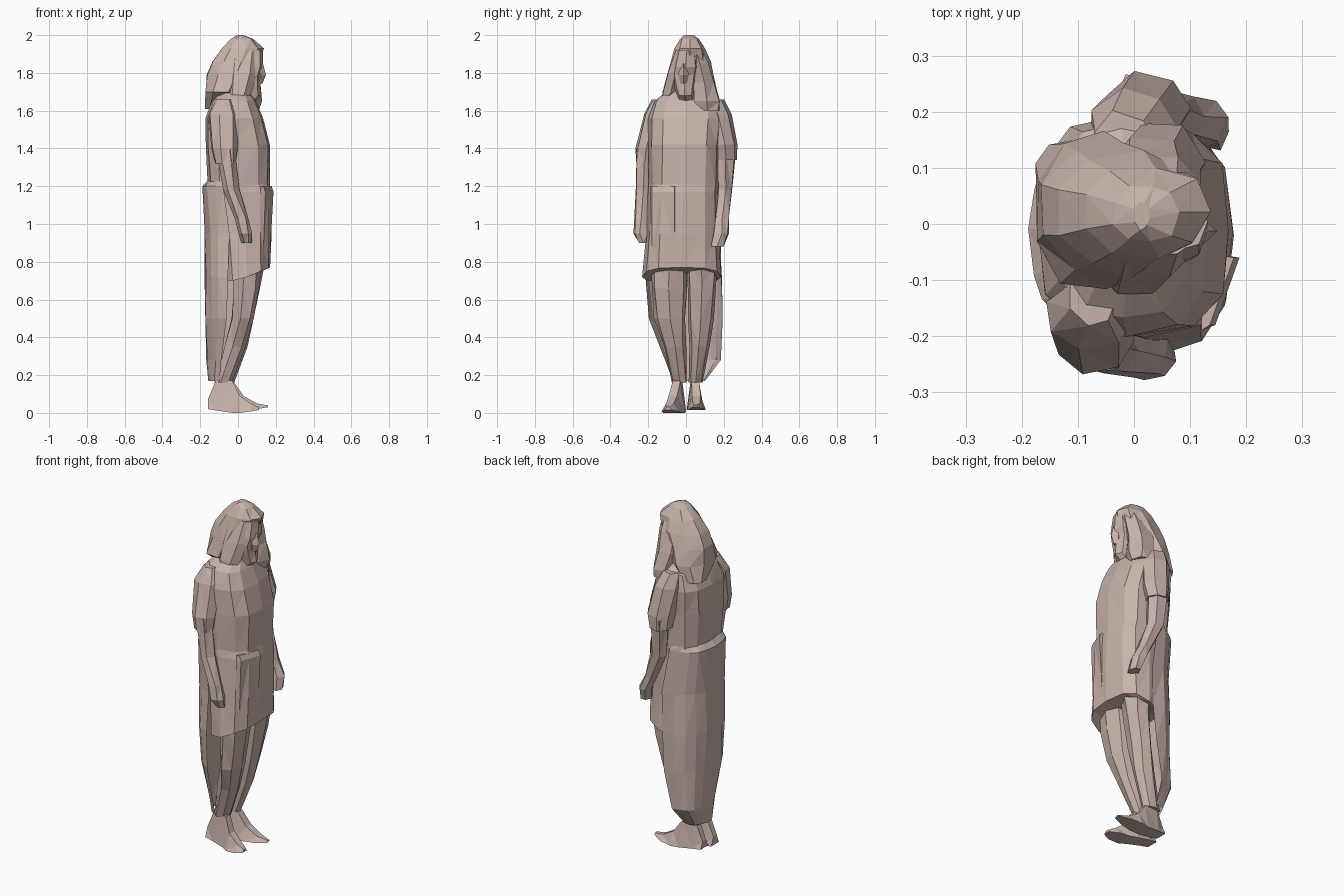
import bpy, bmesh, math, random

random.seed(4)


def make_object(name, rings, closed=True, caps=True, jitter=0.006):
    """Skin a list of point rings into a flat-faced low-poly mesh."""
    bm = bmesh.new()
    rows = []
    for ring in rings:
        row = []
        for x, y, z in ring:
            row.append(bm.verts.new((x + random.uniform(-jitter, jitter),
                                     y + random.uniform(-jitter, jitter), z)))
        rows.append(row)
    n = len(rows[0])
    for a, b in zip(rows, rows[1:]):
        for i in range(n if closed else n - 1):
            j = (i + 1) % n
            bm.faces.new((a[i], a[j], b[j], b[i]))
    if caps:
        bm.faces.new(rows[0][::-1])
        bm.faces.new(rows[-1])
    bmesh.ops.triangulate(bm, faces=bm.faces[:])
    if closed:
        bmesh.ops.recalc_face_normals(bm, faces=bm.faces[:])
    me = bpy.data.meshes.new(name)
    bm.to_mesh(me)
    bm.free()
    ob = bpy.data.objects.new(name, me)
    bpy.context.collection.objects.link(ob)
    me.materials.append(skin)
    return ob


def oval(z, x0, x1, y0, y1, n, power=1.0, start=0.0, sweep=2 * math.pi, count=None):
    """Rounded-box ring that fills the given x and y extents."""
    pts = []
    for i in range(count or n):
        a = start + sweep * i / n
        c, s = math.cos(a), math.sin(a)
        c = math.copysign(abs(c) ** power, c)
        s = math.copysign(abs(s) ** power, s)
        pts.append(((x0 + x1) / 2 + c * (x1 - x0) / 2, (y0 + y1) / 2 + s * (y1 - y0) / 2, z))
    return pts


def loft(name, sections, n=8, power=1.0, jitter=0.005):
    return make_object(name, [oval(*s, n, power) for s in sections], jitter=jitter)


skin = bpy.data.materials.new("clay")
skin.diffuse_color = (0.58, 0.45, 0.41, 1)

# Tunic, with a hem that rises at the front and sloping shoulders
tunic = [oval(*s, 12, 0.72) for s in (
    (0.70, -0.08, 0.172, -0.23, 0.185),
    (0.95, -0.10, 0.175, -0.21, 0.175),
    (1.17, -0.14, 0.180, -0.20, 0.172),
    (1.21, -0.160, 0.172, -0.195, 0.172),
    (1.42, -0.172, 0.172, -0.20, 0.185),
    (1.56, -0.170, 0.135, -0.20, 0.195),
    (1.65, -0.14, 0.095, -0.17, 0.18),
    (1.72, -0.08, 0.05, -0.08, 0.10))]
tunic[0] = [(x, y, z + 0.07 * max(0, x / 0.17)) for x, y, z in tunic[0]]
make_object("tunic", tunic, jitter=0.004)

# Overlapping flap on the front of the tunic, with a ledge along its top
make_object("tunic_flap", [
    [(0.12, -0.19, z), (a, -0.18, z), (b, -0.06, z), (0.12, -0.05, z)]
    for z, a, b in ((0.88, 0.135, 0.172), (1.17, 0.145, 0.188), (1.20, 0.135, 0.178))], jitter=0)

# Open cloak hanging down the back, its edges reaching round to the sides
cloak = [
    (0.17, -0.155, 0.01, -0.07, 0.10),
    (0.28, -0.165, 0.06, -0.12, 0.18),
    (0.50, -0.175, 0.15, -0.20, 0.19),
    (0.72, -0.180, 0.18, -0.225, 0.19),
    (0.95, -0.175, 0.18, -0.215, 0.18),
    (1.20, -0.187, 0.12, -0.205, 0.178),
    (1.23, -0.158, 0.10, -0.19, 0.165)]
make_object("cloak", [oval(*s, 9, 0.85, math.radians(85), math.radians(190 * 0.9), 10)
                      for s in cloak], closed=False, caps=False)

# Arms: wide short sleeves, then bare forearms and hands
loft("right_sleeve", [
    (1.66, -0.12, -0.03, -0.185, -0.08),
    (1.58, -0.160, 0.00, -0.225, -0.10),
    (1.40, -0.145, 0.00, -0.270, -0.15),
    (1.32, -0.125, -0.01, -0.265, -0.18)], 7)
loft("right_forearm", [
    (1.40, -0.12, -0.02, -0.265, -0.18),
    (1.18, -0.08, 0.005, -0.270, -0.19),
    (1.03, -0.02, 0.055, -0.275, -0.20),
    (0.95, 0.00, 0.075, -0.280, -0.20),
    (0.90, 0.02, 0.070, -0.255, -0.205)], 6)
loft("left_sleeve", [
    (1.66, -0.08, 0.04, 0.08, 0.20),
    (1.58, -0.08, 0.08, 0.10, 0.24),
    (1.42, -0.06, 0.10, 0.13, 0.275),
    (1.34, -0.04, 0.08, 0.15, 0.268)], 7)
loft("left_forearm", [
    (1.40, -0.04, 0.07, 0.15, 0.27),
    (1.18, -0.02, 0.08, 0.165, 0.25),
    (1.03, 0.05, 0.13, 0.155, 0.235),
    (0.95, 0.09, 0.170, 0.14, 0.23),
    (0.88, 0.11, 0.170, 0.13, 0.205)], 6)

# Legs in loose cloth, tapering to the ankles
loft("right_leg", [
    (0.80, -0.03, 0.13, -0.19, 0.01),
    (0.66, -0.03, 0.115, -0.185, 0.01),
    (0.50, -0.04, 0.085, -0.17, 0.0),
    (0.35, -0.075, 0.045, -0.12, 0.0),
    (0.16, -0.125, -0.03, -0.075, 0.005)], 7)
loft("left_leg", [
    (0.80, -0.03, 0.14, 0.00, 0.17),
    (0.66, -0.02, 0.12, 0.005, 0.16),
    (0.50, -0.03, 0.085, 0.01, 0.145),
    (0.35, -0.07, 0.05, 0.015, 0.125),
    (0.16, -0.125, -0.02, 0.015, 0.09)], 7)

# Feet: heel-to-toe cross-sections (x, centre y, half width, bottom z, top z)
for name, stations in (
        ("right_foot", [(-0.16, -0.04, 0.035, 0.02, 0.07), (-0.11, -0.04, 0.04, 0.012, 0.19),
                        (-0.03, -0.05, 0.045, 0.0, 0.17), (0.01, -0.07, 0.05, 0.0, 0.09),
                        (0.07, -0.085, 0.045, 0.008, 0.05), (0.11, -0.095, 0.02, 0.015, 0.03)]),
        ("left_foot", [(-0.15, 0.045, 0.035, 0.03, 0.07), (-0.10, 0.045, 0.04, 0.025, 0.19),
                       (-0.02, 0.05, 0.045, 0.015, 0.16), (0.03, 0.055, 0.05, 0.015, 0.09),
                       (0.10, 0.055, 0.04, 0.02, 0.05), (0.16, 0.05, 0.015, 0.03, 0.04)])):
    make_object(name, [[(x, y - w, b), (x, y + w, b), (x, y + w * 0.45, t), (x, y - w * 0.45, t)]
                       for x, y, w, b, t in stations], jitter=0)

# Long hair sweeping over the head, down the back and over one shoulder
loft("hair", [
    (1.61, -0.182, -0.05, 0.01, 0.15),
    (1.70, -0.180, 0.04, -0.12, 0.165),
    (1.79, -0.168, 0.09, -0.10, 0.15),
    (1.86, -0.140, 0.12, -0.085, 0.13),
    (1.93, -0.095, 0.135, -0.06, 0.105),
    (1.98, -0.040, 0.080, -0.035, 0.07),
    (2.00, 0.000, 0.030, -0.01, 0.04)], 9, 0.95)
loft("front_lock", [
    (1.60, 0.04, 0.105, 0.05, 0.18),
    (1.65, -0.02, 0.128, 0.03, 0.19),
    (1.75, -0.05, 0.115, 0.035, 0.16),
    (1.85, -0.05, 0.120, 0.02, 0.125),
    (1.93, -0.05, 0.115, 0.00, 0.09)], 6)
loft("side_lock", [
    (1.66, -0.05, 0.05, -0.13, -0.06),
    (1.70, -0.07, 0.075, -0.13, -0.03),
    (1.80, -0.07, 0.105, -0.098, -0.02),
    (1.92, -0.05, 0.115, -0.06, 0.00)], 6)

# Face with chin and nose
loft("face", [
    (1.64, 0.00, 0.080, -0.05, 0.05),
    (1.68, 0.00, 0.125, -0.05, 0.04),
    (1.73, 0.00, 0.118, -0.065, 0.05),
    (1.79, 0.00, 0.118, -0.08, 0.06),
    (1.83, 0.00, 0.132, -0.07, 0.065),
    (1.92, 0.00, 0.132, -0.05, 0.06)], 8, 0.85, 0.003)
loft("nose", [
    (1.745, 0.09, 0.130, -0.03, 0.005),
    (1.79, 0.09, 0.148, -0.04, 0.015),
    (1.85, 0.09, 0.132, -0.025, 0.0)], 4, 1.0, 0)
